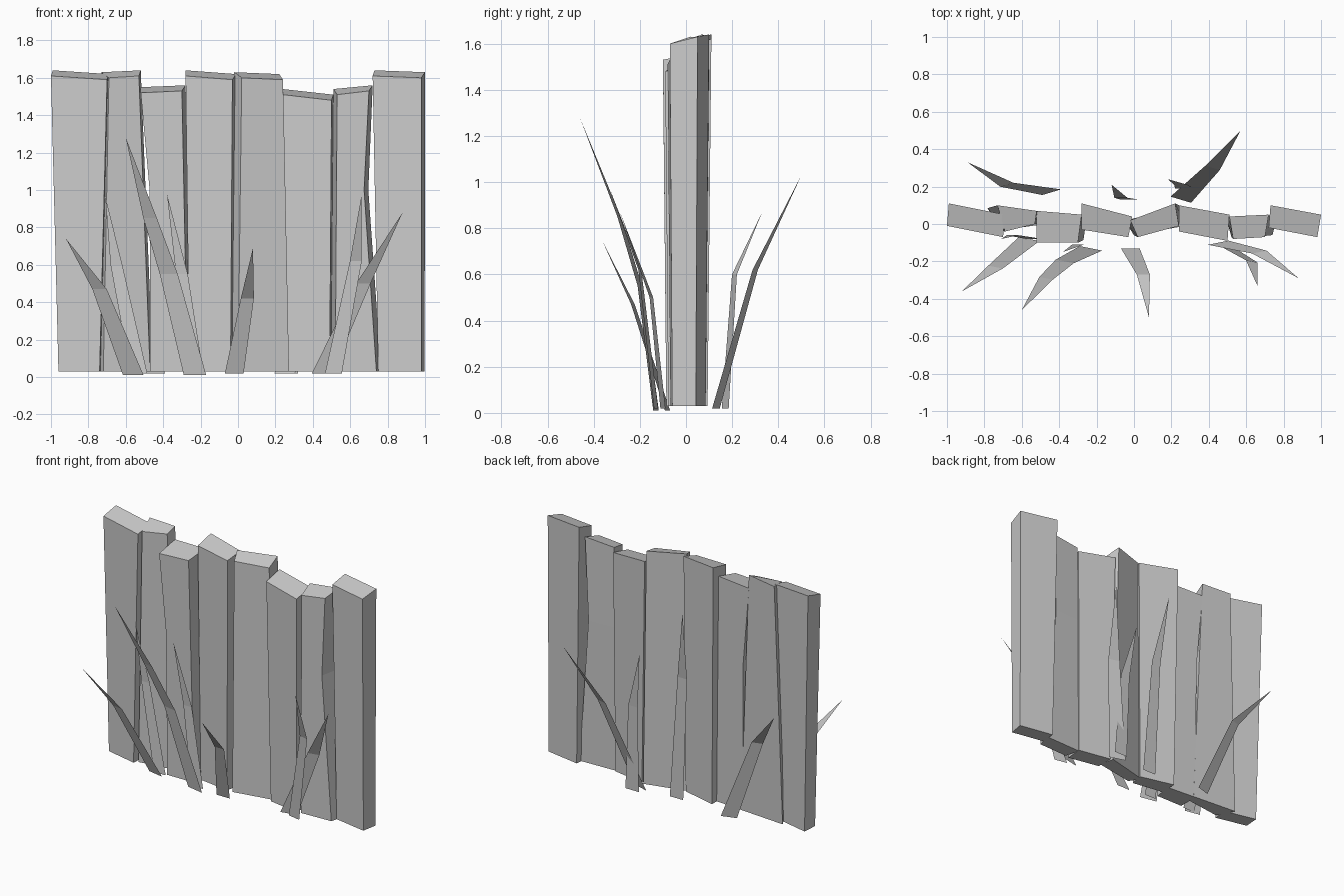
import bpy
import bmesh
from mathutils import Vector

default_cube = bpy.data.objects.get("Cube")
if default_cube:
    bpy.data.objects.remove(default_cube, do_unlink=True)

# One plain grey for everything
GREY = (0.6, 0.6, 0.6, 1)
grey = bpy.data.materials.new("weathered_grey")
grey.use_nodes = True
grey.diffuse_color = GREY
shader = next(n for n in grey.node_tree.nodes if n.type == "BSDF_PRINCIPLED")
shader.inputs["Base Color"].default_value = GREY

FLOOR = 0.03        # underside of the planks
WAIST = 1.0         # height of the bend in crooked planks
BACK_RISE = 0.03    # plank tops slope down toward the front


def finish(bm, name, recalculate=False):
    """Turn the bmesh into a named, flat-shaded grey object."""
    if recalculate:
        bmesh.ops.recalc_face_normals(bm, faces=bm.faces)
    mesh = bpy.data.meshes.new(name)
    bm.to_mesh(mesh)
    bm.free()
    mesh.materials.append(grey)
    obj = bpy.data.objects.new(name, mesh)
    bpy.context.scene.collection.objects.link(obj)
    return obj


def plank(name, front_left, front_right, back_right, back_left,
          heights, foot, pinch=None):
    """Rough-hewn plank: skewed top, narrower foot, optional pinched waist."""
    corners = (front_left, front_right, back_right, back_left)
    rises = (0, 0, BACK_RISE, BACK_RISE)
    left, right = front_left[0], front_right[0]
    stretch = (foot[1] - foot[0]) / (right - left)

    top, bottom = [], []
    for index, (x, y) in enumerate(corners):
        on_right = index in (1, 2)
        top.append(Vector((x, y, heights[on_right] + rises[index])))
        bottom.append(Vector((foot[0] + (x - left) * stretch, y * 0.85, FLOOR)))

    rings = [bottom, top]
    if pinch:
        middle = []
        for index, (low, high) in enumerate(zip(bottom, top)):
            point = low.lerp(high, (WAIST - FLOOR) / (high.z - FLOOR))
            point.x += pinch[index in (1, 2)]
            middle.append(point)
        rings.insert(1, middle)

    bm = bmesh.new()
    loops = [[bm.verts.new(p) for p in ring] for ring in rings]
    bm.faces.new(loops[0])
    bm.faces.new(loops[-1])
    for low, high in zip(loops, loops[1:]):
        for i in range(4):
            j = (i + 1) % 4
            bm.faces.new((low[i], low[j], high[j], high[i]))
    finish(bm, name, recalculate=True)


def blade(name, *path, width=0.10, twist=0.0):
    """Flat bent grass blade that tapers along its path to a point."""
    facing = -1 if path[0][1] > 0 else 1
    across = Vector((facing, facing * twist, 0)) * (width / 2)
    bm = bmesh.new()
    pairs = []
    for index, point in enumerate(path[:-1]):
        taper = 1 - 0.6 * index / (len(path) - 1)
        centre = Vector(point)
        pairs.append([bm.verts.new(centre - across * taper),
                      bm.verts.new(centre + across * taper)])
    for (l0, r0), (l1, r1) in zip(pairs, pairs[1:]):
        bm.faces.new((l0, r0, r1, l1))
    bm.faces.new((*pairs[-1], bm.verts.new(path[-1])))
    finish(bm, name)


# Fence planks, from the model's right to its left
plank("plank_far_right", (-1, -.01), (-.7, -.07), (-.69, .05), (-.99, .11),
      heights=(1.61, 1.59), foot=(-.96, -.74))
plank("plank_right", (-.69, -.04), (-.53, 0), (-.52, .07), (-.73, .1),
      heights=(1.6, 1.61), foot=(-.72, -.47))
plank("plank_inner_right", (-.52, -.1), (-.3, -.1), (-.28, .05), (-.52, .07),
      heights=(1.52, 1.53), foot=(-.47, -.27), pinch=(.03, 0))
plank("plank_centre_right", (-.28, -.03), (-.03, -.07), (-.01, .04), (-.28, .11),
      heights=(1.61, 1.59), foot=(-.26, -.04))
plank("plank_centre_left", (.02, -.07), (.24, -.01), (.22, .11), (-.02, .02),
      heights=(1.6, 1.59), foot=(0, .28))
plank("plank_inner_left", (.24, -.04), (.5, -.09), (.51, .05), (.24, .1),
      heights=(1.51, 1.48), foot=(.27, .49))
plank("plank_left", (.53, -.08), (.7, -.07), (.72, .05), (.51, .04),
      heights=(1.51, 1.53), foot=(.52, .74), pinch=(0, -.04))
plank("plank_far_left", (.72, -.02), (.98, -.07), (1, .05), (.73, .1),
      heights=(1.61, 1.6), foot=(.75, .98))

# Grass in front of the fence
blade("front_grass_far_right", (-.56, -.08, .01), (-.74, -.23, .47),
      (-.92, -.36, .74), width=.11, twist=-.2)
blade("front_grass_right", (-.53, -.08, .02), (-.65, -.06, .6),
      (-.71, -.08, .97), width=.09)
blade("front_grass_tall", (-.23, -.13, .01), (-.37, -.2, .55),
      (-.47, -.29, .85), (-.6, -.46, 1.28), width=.12, twist=-.2)
blade("front_grass_upright", (-.23, -.11, .02), (-.3, -.11, .55),
      (-.38, -.15, .98), width=.09)
blade("front_grass_centre", (-.02, -.13, .02), (.05, -.27, .42),
      (.08, -.5, .69))
blade("front_grass_left", (.51, -.13, .02), (.63, -.2, .62),
      (.66, -.33, .97), width=.09, twist=-.2)
blade("front_grass_far_left", (.45, -.1, .02), (.67, -.15, .5),
      (.88, -.29, .88), width=.11, twist=.2)

# Grass behind the fence
blade("back_grass_far_right", (-.44, .17, .02), (-.68, .21, .6),
      (-.89, .33, .87), width=.1, twist=.3)
blade("back_grass_tall", (-.02, .13, .02), (-.07, .14, .85),
      (-.12, .21, 1.33))
blade("back_grass_upright", (.27, .19, .02), (.25, .21, .6),
      (.18, .24, .98))
blade("back_grass_left", (.25, .13, .02), (.42, .3, .62),
      (.57, .5, 1.03), width=.11, twist=-.3)
